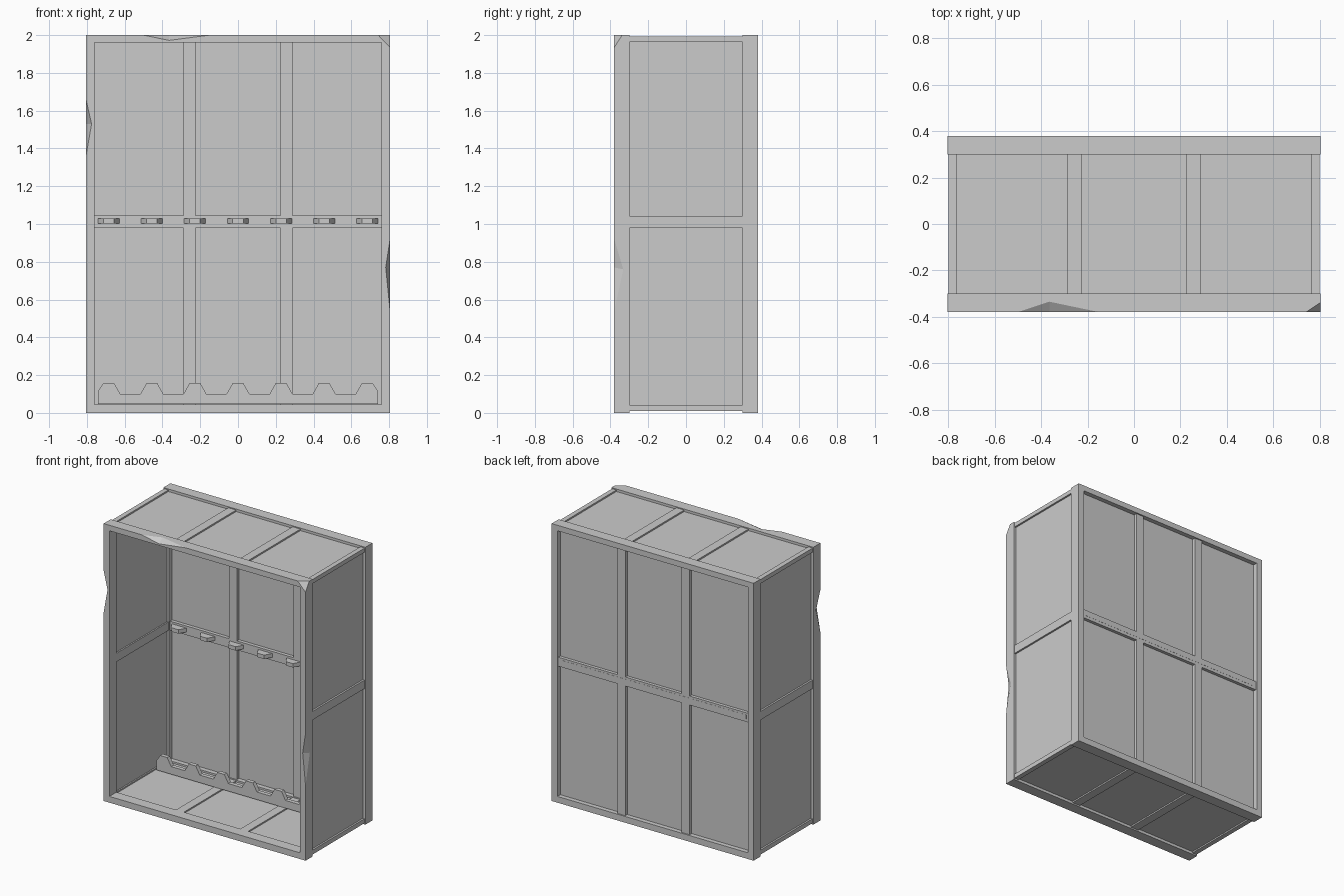
import bpy, bmesh
from mathutils import Vector

if "Cube" in bpy.data.objects:
    bpy.data.objects.remove(bpy.data.objects["Cube"])

W, D, H = 0.805, 0.38, 2.0      # half width, half depth, height
RY = 0.30                       # inner side of the front and back rings
COLS = [(-0.765, -0.288), (-0.225, 0.225), (0.288, 0.765)]
DIVIDERS = [(-0.288, -0.225), (0.225, 0.288)]


def finish(name, bm):
    bmesh.ops.recalc_face_normals(bm, faces=bm.faces)
    me = bpy.data.meshes.new(name)
    bm.to_mesh(me)
    bm.free()
    ob = bpy.data.objects.new(name, me)
    bpy.context.collection.objects.link(ob)
    return ob


def box(name, xs, ys, zs):
    bm = bmesh.new()
    bmesh.ops.create_cube(bm, size=1)
    for v in bm.verts:
        v.co = [r[0] if c < 0 else r[1] for c, r in zip(v.co, (xs, ys, zs))]
    return finish(name, bm)


def ring(name, y0, y1):
    """Rectangular picture-frame ring between two depths."""
    bm = bmesh.new()
    loops = []
    for y, x, z0, z1 in ((y0, W, 0, H), (y1, W, 0, H),
                         (y1, 0.76, 0.045, 1.96), (y0, 0.76, 0.045, 1.96)):
        loops.append([bm.verts.new(p) for p in
                      ((-x, y, z0), (x, y, z0), (x, y, z1), (-x, y, z1))])
    for a, b in zip(loops, loops[1:] + loops[:1]):
        for i in range(4):
            j = (i + 1) % 4
            bm.faces.new((a[i], a[j], b[j], b[i]))
    return finish(name, bm)


def chip(target, points):
    """Knock a faceted chip out of the target."""
    bm = bmesh.new()
    for p in points:
        bm.verts.new(p)
    bmesh.ops.convex_hull(bm, input=bm.verts)
    cutter = finish("chip_cutter", bm)
    cutter.hide_render = True
    mod = target.modifiers.new("chip", 'BOOLEAN')
    mod.operation, mod.solver, mod.object = 'DIFFERENCE', 'EXACT', cutter
    bpy.context.view_layer.objects.active = target
    bpy.ops.object.modifier_apply(modifier=mod.name)
    bpy.data.objects.remove(cutter)


# Front and back rings, with battle damage on the front one
front = ring("front_ring", -D, -RY)
ring("back_ring", RY, D)
chip(front, [(-W, -D, 1.36), (-W, -D, 1.66), (-0.775, -D, 1.53),
             (-W, -0.33, 1.53), (-W - 0.1, -D - 0.1, 1.52)])
chip(front, [(W, -D, 0.54), (W, -D, 0.92), (0.782, -D, 0.77),
             (W, -0.332, 0.76), (W + 0.1, -D - 0.1, 0.75)])
chip(front, [(-0.5, -D, H), (-0.15, -D, H), (-0.365, -D, 1.972),
             (-0.365, -0.335, H), (-0.35, -D - 0.1, H + 0.1)])
chip(front, [(0.742, -D, H), (W, -0.338, H), (W, -D, 1.935),
             (W + 0.1, -D - 0.1, H + 0.1)])

# Side walls: corner rails, middle bar and two recessed panels
for s, side in ((-1, "left"), (1, "right")):
    xs = sorted((s * 0.765, s * 0.80))
    for part, zs in (("bottom", (0.01, 0.042)), ("top", (1.963, 1.993))):
        box(f"{side}_{part}_rail", xs, (-RY, RY), zs)
    box(f"{side}_middle_bar", xs, (-RY, RY), (0.98, 1.042))
    px = sorted((s * 0.775, s * 0.787))
    for part, zs in (("lower", (0.035, 0.985)), ("upper", (1.037, 1.97))):
        box(f"{side}_{part}_panel", px, (-RY, RY), zs)

# Floor and roof: cross bars and three recessed panels each
for part, zs, pz in (("floor", (0.01, 0.042), (0.02, 0.032)),
                     ("roof", (1.963, 1.993), (1.97, 1.982))):
    for i, xs in enumerate(DIVIDERS):
        box(f"{part}_bar_{i}", xs, (-RY, RY), zs)
    for i, (a, b) in enumerate(COLS):
        box(f"{part}_panel_{i}", (a - 0.01, b + 0.01), (-RY, RY), pz)

# Back wall: posts, middle bar and six panels
for i, xs in enumerate(DIVIDERS):
    box(f"back_post_{i}", xs, (0.31, 0.37), (0.045, 1.96))
box("back_middle_bar", (-0.76, 0.76), (0.31, 0.37), (0.98, 1.045))
for i, (a, b) in enumerate(COLS):
    for part, zs in (("lower", (0.045, 0.98)), ("upper", (1.045, 1.96))):
        box(f"back_{part}_panel_{i}", (max(a, -0.76), min(b, 0.76)),
            (0.335, 0.347), zs)


# Toothed racks: one profile, upright near the floor and flat at mid height
def rack(name, place, thickness):
    prof = [(-0.74, 0)]
    for i in range(7):
        c = (i - 3) * 0.228
        tooth = [(c - 0.06, 0.055), (c - 0.028, 0.112),
                 (c + 0.028, 0.112), (c + 0.06, 0.055)]
        if i == 0:
            tooth[0] = (-0.74, 0.07)
        if i == 6:
            tooth[3] = (0.74, 0.07)
        prof += tooth
    prof.append((0.74, 0))
    bm = bmesh.new()
    face = bm.faces.new([bm.verts.new(place(u, v)) for u, v in prof])
    out = bmesh.ops.extrude_face_region(bm, geom=[face])
    for g in out["geom"]:
        if isinstance(g, bmesh.types.BMVert):
            g.co += Vector(thickness)
    return finish(name, bm)


rack("lower_rack", lambda u, v: (u, 0.13, 0.046 + v), (0, 0.03, 0))
rack("upper_rack", lambda u, v: (u, 0.371 - v, 1.002), (0, 0, 0.028))
